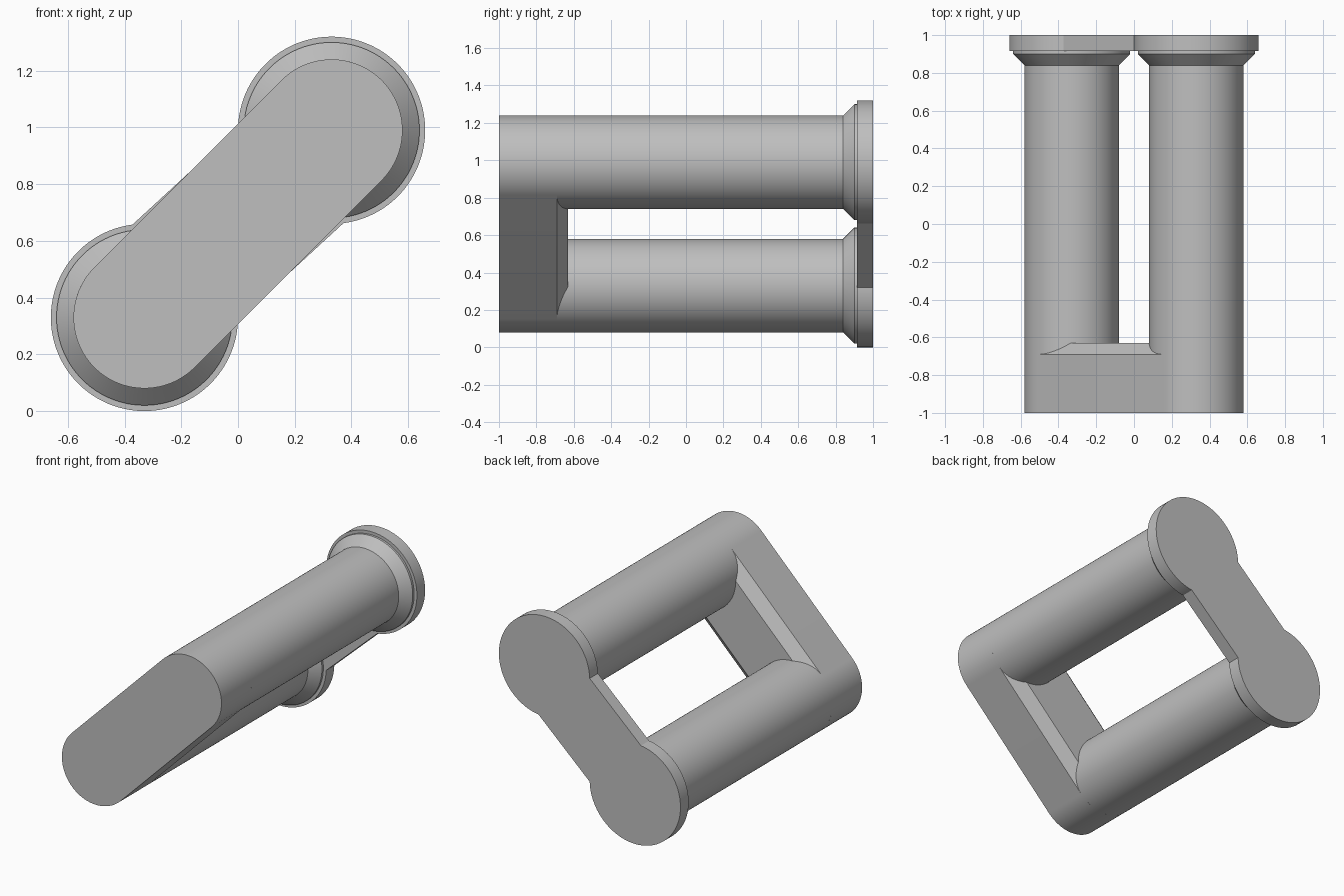
import bpy
import bmesh
from math import sin, cos, asin, pi, radians, sqrt

if "Cube" in bpy.data.objects:
    bpy.data.objects.remove(bpy.data.objects["Cube"], do_unlink=True)

MID_Z = 0.66             # height of the link centre
PIN = 0.33               # x and z offset of each pin from the centre
REACH = PIN * sqrt(2)    # pin offset along the link
TILT = radians(45)
SKEW = radians(2.4)      # slight turn of the rear web against the pin line

steel = bpy.data.materials.new("plain_grey")
steel.use_nodes = True
GREY = (0.52, 0.52, 0.52, 1)
steel.diffuse_color = GREY
steel.node_tree.nodes["Principled BSDF"].inputs["Base Color"].default_value = GREY


def loft(name, sections):
    """Skin (y, outline) sections of (x, z) points and cap both ends."""
    bm = bmesh.new()
    rings = [[bm.verts.new((x, y, z)) for x, z in outline] for y, outline in sections]
    n = len(rings[0])
    for a, b in zip(rings, rings[1:]):
        for i in range(n):
            j = (i + 1) % n
            bm.faces.new((a[i], a[j], b[j], b[i]))
    bm.faces.new(rings[0])
    bm.faces.new(rings[-1])
    bmesh.ops.recalc_face_normals(bm, faces=bm.faces)
    mesh = bpy.data.meshes.new(name)
    bm.to_mesh(mesh)
    bm.free()
    mesh.materials.append(steel)
    obj = bpy.data.objects.new(name, mesh)
    bpy.context.collection.objects.link(obj)
    bpy.ops.object.select_all(action='DESELECT')
    obj.select_set(True)
    bpy.context.view_layer.objects.active = obj
    bpy.ops.object.shade_smooth_by_angle(angle=radians(30))
    return obj


def place(points, angle):
    """Turn points from along/across the link into x, z."""
    return [(u * cos(angle) - v * sin(angle),
             MID_Z + u * sin(angle) + v * cos(angle)) for u, v in points]


def arc(cu, cv, r, start, end, steps=64):
    angles = [start + (end - start) * i / steps for i in range(steps + 1)]
    return [(cu + r * cos(t), cv + r * sin(t)) for t in angles]


def two_lobes(half, angle):
    """Complete an outline with its half-turn copy."""
    return place(half + [(-u, -v) for u, v in half], angle)


def circle(cx, cz, r, steps=96):
    return [(cx + r * cos(2 * pi * i / steps), cz + r * sin(2 * pi * i / steps))
            for i in range(steps)]


# Front bar with round ends
bar = two_lobes(arc(REACH, 0, 0.25, -pi / 2, pi / 2), TILT)
loft("front_bar", [(-1, bar), (-0.69, bar)])


# Chamfered rail behind the front bar, between the pins
def strip(half_width):
    w = half_width
    return place([(-REACH, -w), (REACH, -w), (REACH, w), (-REACH, w)], TILT)


loft("chamfered_rail", [(-0.69, strip(0.25)), (-0.63, strip(0.18))])

# Pins with a flared collar
PROFILE = [(-0.69, 0.25), (0.84, 0.25), (0.90, 0.31), (0.915, 0.31)]
for side, name in ((1, "left_pin"), (-1, "right_pin")):
    loft(name, [(y, circle(side * PIN, MID_Z + side * PIN, r)) for y, r in PROFILE])

# Rear plate: two discs joined by a straight web
DISC, WEB = 0.33, 0.25
cu, cv = REACH * cos(SKEW), REACH * sin(SKEW)
start = -pi + asin((WEB + cv) / DISC)
end = pi - asin((WEB - cv) / DISC)
plate = two_lobes(arc(cu, cv, DISC, start, end, 96), TILT - SKEW)
loft("rear_plate", [(0.915, plate), (1, plate)])
